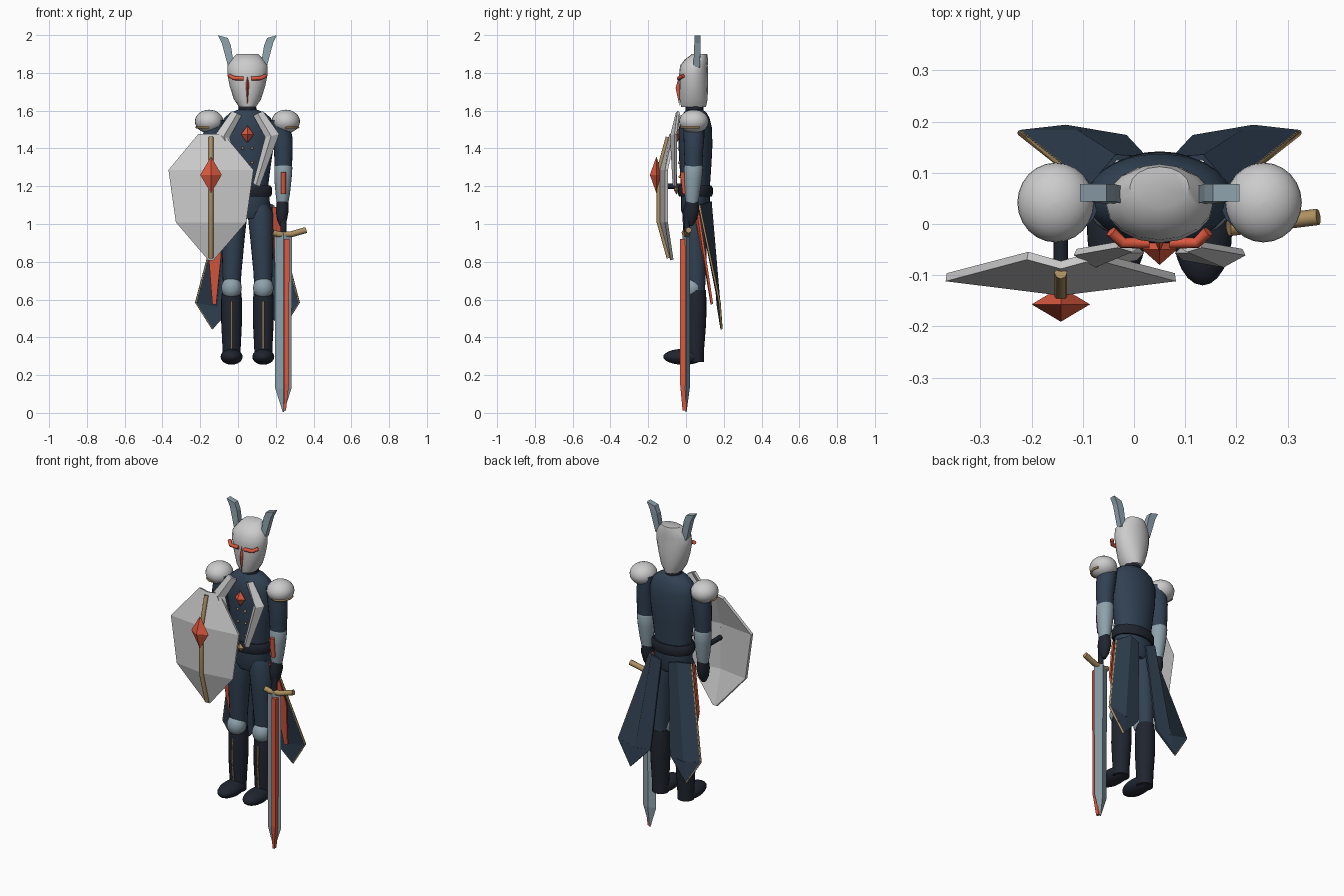
import bpy, bmesh, math
from mathutils import Vector

CX = 0.05  # body centre line


def mat(name, c):
    m = bpy.data.materials.new(name)
    m.diffuse_color = (*c, 1)
    return m


NAVY = mat("navy", (0.030, 0.052, 0.085))
DARK = mat("dark", (0.014, 0.018, 0.028))
WHITE = mat("white", (0.70, 0.71, 0.69))
STEEL = mat("steel", (0.27, 0.36, 0.41))
RED = mat("red", (0.72, 0.10, 0.05))
GOLD = mat("gold", (0.42, 0.28, 0.12))


def mesh(name, verts, faces, m, smooth=False, thick=0):
    me = bpy.data.meshes.new(name)
    me.from_pydata(verts, [], faces)
    bm = bmesh.new()
    bm.from_mesh(me)
    bmesh.ops.recalc_face_normals(bm, faces=bm.faces)
    bm.to_mesh(me)
    bm.free()
    me.materials.append(m)
    ob = bpy.data.objects.new(name, me)
    bpy.context.collection.objects.link(ob)
    if thick:
        so = ob.modifiers.new("thickness", "SOLIDIFY")
        so.thickness, so.offset = thick, 0
    if smooth:
        bpy.ops.object.select_all(action='DESELECT')
        ob.select_set(True)
        bpy.context.view_layer.objects.active = ob
        bpy.ops.object.shade_smooth_by_angle(angle=math.radians(40))
    return ob


def loft(name, rings, m, n=20, smooth=True, turn=0.0):
    """Skin stacked ellipses given as (z, x, y, rx, ry)."""
    v, f = [], []
    for z, x, y, rx, ry in rings:
        for i in range(n):
            a = turn + math.tau * i / n
            v.append((x + rx * math.cos(a), y + ry * math.sin(a), z))
    for r in range(len(rings) - 1):
        for i in range(n):
            j = (i + 1) % n
            f.append((r * n + i, r * n + j, r * n + n + j, r * n + n + i))
    f += [tuple(range(n)), tuple(range((len(rings) - 1) * n, len(rings) * n))]
    return mesh(name, v, f, m, smooth)


def ball(name, loc, size, m):
    rings = []
    for i in range(17):
        a = math.pi * (i / 16 - 0.5)
        c = max(math.cos(a), 0.01)
        rings.append((loc[2] + size[2] * math.sin(a), loc[0], loc[1], size[0] * c, size[1] * c))
    return loft(name, rings, m, 24)


def gem(name, loc, size, m=RED):
    x, y, z = loc
    a, b, c = size
    return mesh(name, [(x - a, y, z), (x, y - b, z), (x + a, y, z), (x, y + b, z), (x, y, z - c), (x, y, z + c)],
                [(i, (i + 1) % 4, k) for i in range(4) for k in (4, 5)], m)


def tube(name, pts, r, m):
    cu = bpy.data.curves.new(name, 'CURVE')
    cu.dimensions, cu.bevel_depth, cu.bevel_resolution = '3D', r, 2
    cu.use_fill_caps = True
    sp = cu.splines.new('POLY')
    sp.points.add(len(pts) - 1)
    for p, q in zip(sp.points, pts):
        p.co = (*q, 1)
    cu.materials.append(m)
    ob = bpy.data.objects.new(name, cu)
    bpy.context.collection.objects.link(ob)


def strip(name, rows, m, thick):
    """Plate from equal-length rows of points."""
    w = len(rows[0])
    f = [(r * w + i, r * w + i + 1, r * w + w + i + 1, r * w + w + i)
         for r in range(len(rows) - 1) for i in range(w - 1)]
    return mesh(name, [p for r in rows for p in r], f, m, thick=thick)


# Helmet, neck and torso
loft("helmet", [(1.62, CX, .04, .045, .066), (1.66, CX, .04, .072, .074), (1.73, CX, .04, .094, .077),
                (1.79, CX, .04, .106, .077), (1.84, CX, .042, .105, .073), (1.87, CX, .055, .085, .062),
                (1.90, CX, .072, .058, .04)], WHITE, 16)
loft("neck", [(1.57, CX, .045, .05, .05), (1.64, CX, .045, .045, .045)], DARK)
loft("torso", [(1.15, CX, .05, .11, .075), (1.22, CX, .05, .112, .078), (1.32, CX, .05, .125, .085),
               (1.42, CX, .05, .14, .09), (1.51, CX, .05, .142, .087), (1.56, CX, .05, .125, .075),
               (1.59, CX, .048, .09, .06), (1.605, CX, .045, .05, .045)], NAVY, 28)
loft("pelvis", [(1.03, CX, .05, .09, .06), (1.07, CX, .05, .122, .076), (1.17, CX, .05, .114, .078)], NAVY)
loft("belt", [(1.145, CX, .05, .123, .087), (1.16, CX, .05, .13, .092), (1.19, CX, .05, .13, .092),
              (1.205, CX, .05, .12, .085)], DARK, 28)
gem("belt_buckle", (CX, -.05, 1.18), (.025, .015, .025), GOLD)
gem("chest_gem", (CX, -.05, 1.475), (.034, .03, .046))
mesh("face_crest", [(CX - .009, -.035, 1.74), (CX, -.055, 1.72), (CX + .009, -.035, 1.74),
                    (CX, -.03, 1.81), (CX, -.035, 1.625)],
     [(0, 1, 3), (1, 2, 3), (0, 1, 4), (1, 2, 4), (2, 0, 3), (2, 0, 4)], RED)

for s, side in ((1, "left"), (-1, "right")):
    def P(dx, y, z):
        return (CX + s * dx, y, z)

    # Helmet horn and brow
    hx = [mesh_r for mesh_r in ((.085, .055, 1.825, .017), (.112, .06, 1.95, .024), (.13, .06, 1.99, .026))]
    v = []
    for dx, y, z, w in hx:
        v += [P(dx - w, y - .016, z - w * .2), P(dx + w, y - .016, z + w * .35),
              P(dx + w, y + .018, z + w * .35), P(dx - w, y + .018, z - w * .2)]
    f = [(4 * r + i, 4 * r + (i + 1) % 4, 4 * r + 4 + (i + 1) % 4, 4 * r + 4 + i) for r in (0, 1) for i in range(4)]
    mesh(side + "_horn", v, f + [(0, 1, 2, 3), (8, 9, 10, 11)], STEEL)
    tube(side + "_brow", [P(.095, -.015, 1.785), P(.072, -.037, 1.772), P(.02, -.037, 1.77)], .011, RED)

    # Lapel plates
    rows = [[P(.035, -.035, 1.575), P(.055, -.048, 1.585), P(.08, -.04, 1.595)],
            [P(.098, -.052, 1.46), P(.125, -.078, 1.465), P(.165, -.055, 1.475)],
            [P(.035, -.052, 1.215), P(.045, -.064, 1.205), P(.062, -.055, 1.20)]]
    strip(side + "_lapel", rows, WHITE, .014)
    for k in range(3):
        ball(side + "_button", P(.025, -.038 + k * .003, 1.40 - k * .075), (.007, .007, .007), GOLD)

    # Arm
    ball(side + "_pauldron", P(.203, .042, 1.543), (.075, .078, .062), WHITE)
    tube(side + "_pauldron_trim", [P(.203 + .077 * math.sin(a) * .86, .042 - .078 * math.cos(a) * .88, 1.512)
                                   for a in (0, .4, .8, 1.2, 1.6, 2.0)], .006, GOLD)
    loft(side + "_upper_arm", [(1.28, *P(.19, .04, 0)[:2], .045, .045), (1.38, *P(.19, .04, 0)[:2], .049, .05),
                               (1.46, *P(.185, .042, 0)[:2], .053, .055), (1.55, *P(.17, .042, 0)[:2], .05, .055)], NAVY)
    loft(side + "_forearm", [(1.11, *P(.186, .032, 0)[:2], .03, .032), (1.16, *P(.187, .033, 0)[:2], .038, .04),
                             (1.24, *P(.188, .037, 0)[:2], .046, .048), (1.30, *P(.19, .04, 0)[:2], .048, .05),
                             (1.315, *P(.19, .04, 0)[:2], .042, .045)], STEEL)
    tube(side + "_bracer_stripe", [P(.19, -.018, 1.275), P(.19, -.014, 1.23), P(.19, -.006, 1.16)], .013, RED)
    loft(side + "_glove", [(.99, *P(.183, .02, 0)[:2], .012, .015), (1.02, *P(.183, .022, 0)[:2], .026, .034),
                           (1.07, *P(.184, .028, 0)[:2], .034, .042), (1.12, *P(.186, .032, 0)[:2], .03, .034)], DARK)

    # Leg
    loft(side + "_thigh", [(.62, *P(.083, .055, 0)[:2], .045, .045), (.74, *P(.082, .052, 0)[:2], .05, .052),
                           (.92, *P(.076, .05, 0)[:2], .061, .062), (1.06, *P(.068, .05, 0)[:2], .068, .07),
                           (1.10, *P(.06, .05, 0)[:2], .055, .062)], NAVY)
    ball(side + "_knee", P(.084, .035, .662), (.054, .052, .06), STEEL)
    loft(side + "_boot", [(.27, *P(.084, .05, 0)[:2], .046, .045), (.34, *P(.084, .05, 0)[:2], .048, .046),
                          (.48, *P(.084, .052, 0)[:2], .055, .055), (.60, *P(.084, .054, 0)[:2], .055, .054),
                          (.65, *P(.084, .055, 0)[:2], .05, .05)], DARK)
    tube(side + "_boot_stripe", [P(.084, .0, .59), P(.084, -.004, .47), P(.084, .004, .34)], .005, GOLD)
    ball(side + "_foot", P(.084, -.012, .297), (.058, .108, .042), DARK)

    # Coat tail with red lining and gold trim
    tail = [[P(.135, .07, 1.10), P(.085, .13, 1.12), P(.025, .125, 1.10)],
            [P(.272, .178, .585), P(.16, .178, .56), P(.065, .168, .57)]]
    strip(side + "_coat_tail", tail, NAVY, .012)
    tip = P(.183, .188, .445)
    mesh(side + "_coat_tail_tip", [tail[1][0], tail[1][1], tail[1][2], tip], [(0, 1, 3), (1, 2, 3)], NAVY, thick=.012)
    tube(side + "_tail_trim", [tail[0][0], tail[1][0], tip], .006, GOLD)
    strip(side + "_red_lining", [[P(.13, .04, 1.09), P(.15, .06, 1.09)],
                                 [P(.14, .095, .82), P(.205, .098, .84)],
                                 [P(.165, .136, .575), P(.185, .138, .575)]], RED, .012)

# Faceted shield
SX = -.143
rows = [[(SX - .065, -.062, 1.475), (SX, -.08, 1.475), (SX + .065, -.062, 1.475)],
        [(SX - .224, -.104, 1.285), (SX, -.132, 1.285), (SX + .224, -.104, 1.285)],
        [(SX - .185, -.104, 1.01), (SX, -.132, 1.01), (SX + .185, -.104, 1.01)],
        [(SX - .012, -.074, .81), (SX, -.076, .81), (SX + .012, -.074, .81)]]
strip("shield", rows, WHITE, .016)
tube("shield_bar", [(SX, -.095, 1.46), (SX, -.143, 1.285), (SX, -.143, 1.01), (SX, -.09, .82)], .0125, GOLD)
gem("shield_gem", (SX, -.157, 1.26), (.057, .034, .097))
tube("shield_grip", [(SX, -.125, 1.2), (SX, -.02, 1.2)], .014, DARK)

# Sword
BX = .24
loft("sword_blade", [(.005, BX, 0, .003, .003), (.13, BX, .002, .043, .018), (.95, BX, .002, .046, .02)],
     STEEL, 4, False)
mesh("sword_red_core", [(BX + dx, y, z) for z, w, a in ((.012, .006, -.018), (.15, .013, -.031), (.92, .014, -.031))
                        for dx, y in ((.018 * w / .014 - w, a), (.018 * w / .014 + w, a),
                                      (.018 * w / .014 + w, .002), (.018 * w / .014 - w, .002))],
     [(4 * r + i, 4 * r + (i + 1) % 4, 4 * r + 4 + (i + 1) % 4, 4 * r + 4 + i) for r in (0, 1) for i in range(4)]
     + [(0, 1, 2, 3), (8, 9, 10, 11)], RED)
tube("sword_guard", [(.185, -.008, .955), (.215, -.004, .945), (.28, .004, .945), (.36, .014, .968)], .016, GOLD)
loft("sword_handle", [(.94, BX, .003, .016, .016), (1.10, BX, .01, .016, .016)], DARK, 12)
